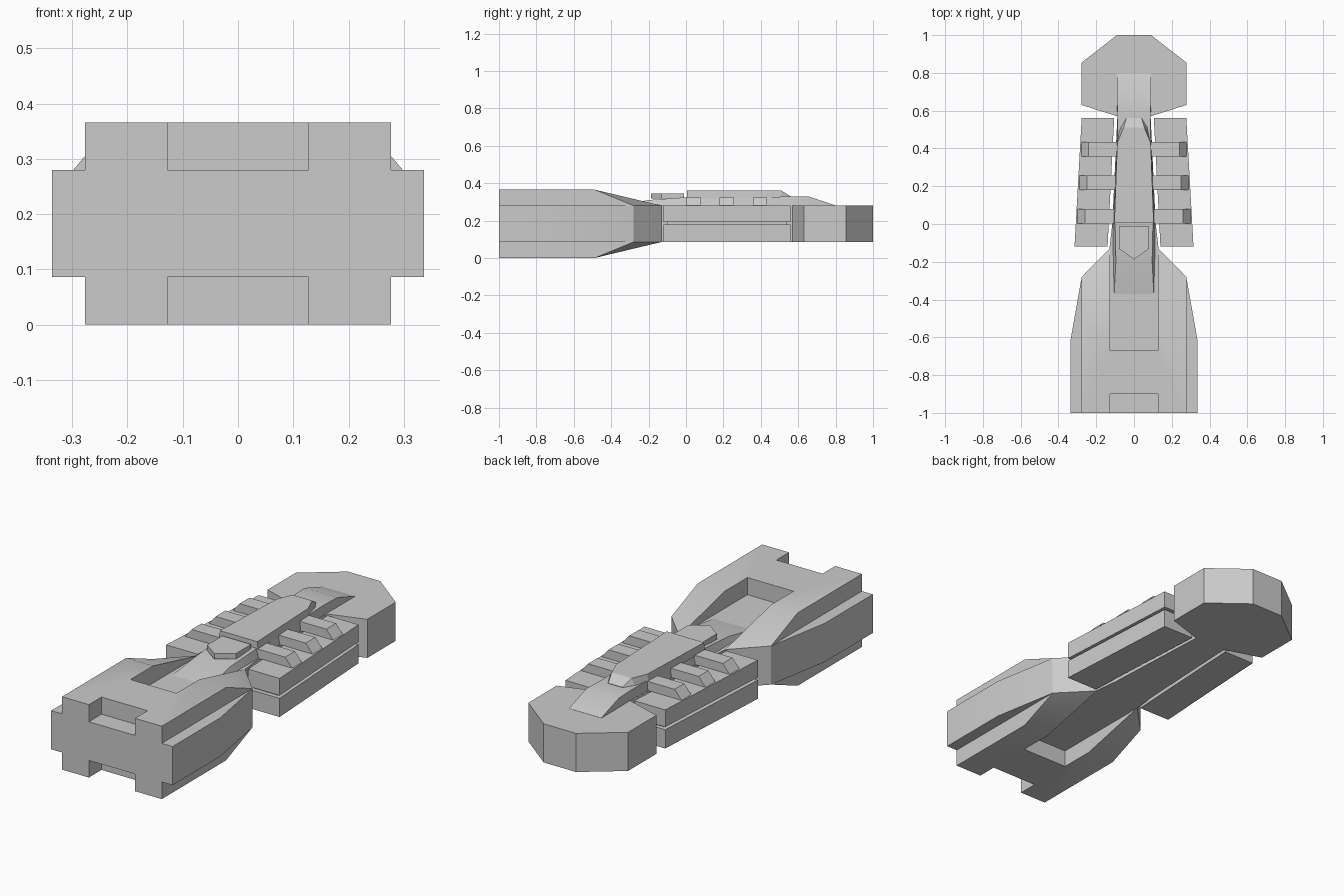
import bpy, bmesh, math

if "Cube" in bpy.data.objects:
    bpy.data.objects.remove(bpy.data.objects["Cube"])

LOW, DECK, TOP = 0.086, 0.28, 0.366


def make(name, verts, faces, mirror=False, smooth=False):
    bm = bmesh.new()
    vs = [bm.verts.new(v) for v in verts]
    for f in faces:
        bm.faces.new([vs[i] for i in f])
    bmesh.ops.remove_doubles(bm, verts=bm.verts, dist=1e-5)
    bmesh.ops.recalc_face_normals(bm, faces=bm.faces)
    me = bpy.data.meshes.new(name)
    bm.to_mesh(me)
    bm.free()
    if smooth:
        me.polygons.foreach_set("use_smooth", [True] * len(me.polygons))
        me.set_sharp_from_angle(angle=math.radians(30))
    ob = bpy.data.objects.new(name, me)
    bpy.context.collection.objects.link(ob)
    if mirror:
        mod = ob.modifiers.new("mirror", 'MIRROR')
        mod.use_mirror_merge = False
    return ob


def ring_faces(n):
    return [(i, (i + 1) % n, n + (i + 1) % n, n + i) for i in range(n)]


def prism(name, outline, z0, z1, **kw):
    n = len(outline)
    verts = [(x, y, z) for z in (z0, z1) for x, y in outline]
    caps = [tuple(range(n)), tuple(range(n, 2 * n))]
    return make(name, verts, ring_faces(n) + caps, **kw)


def both(half):
    """Close a right-half outline with its mirror image."""
    return half + [(-p[0], *p[1:]) for p in reversed(half)]


def loft(name, sections, base, **kw):
    """Trapezoid sections along y: (y, half base, half top, top z)."""
    verts, faces = [], []
    for y, b, t, z in sections:
        verts += [(-b, y, base), (b, y, base), (t, y, z), (-t, y, z)]
    for s in range(len(sections) - 1):
        faces += [tuple(4 * s + i for i in f) for f in ring_faces(4)]
    e = len(verts) - 4
    faces += [(0, 1, 2, 3), (e, e + 1, e + 2, e + 3)]
    return make(name, verts, faces, **kw)


# Main hull: stern block, neck and head in one outline
prism("hull", both([(.337, -1), (.337, -.62), (.277, -.28), (.13, -.13), (.115, 0),
                    (.088, .57), (.277, .63), (.277, .855), (.09, 1)]),
      LOW, DECK, smooth=True)

# Raised H-shaped armour above and below the stern, with sloping arm ends
half = [(.128, -.9, 1), (.128, -1, 1), (.277, -1, 1), (.277, -.49, 1),
        (.277, -.28, 0), (.128, -.13, 0), (.128, -.49, 1), (.128, -.67, 1)]
pts = both(half)
flat = (0, 1, 2, 3, 6, 7, 8, 9, 12, 13, 14, 15)
for name, z0, z1 in (("upper_armour", DECK, TOP), ("lower_armour", LOW, 0.0)):
    bm = bmesh.new()
    crest = [bm.verts.new((x, y, z0 + (z1 - z0) * h)) for x, y, h in pts]
    foot = [c if p[2] == 0 else bm.verts.new((p[0], p[1], z0)) for c, p in zip(crest, pts)]
    for cap in (flat, (3, 4, 5, 6), (9, 10, 11, 12)):
        bm.faces.new([crest[i] for i in cap])
    for i in range(16):
        if i in (4, 10):          # arm tips have no height
            continue
        j = (i + 1) % 16
        bm.faces.new(list(dict.fromkeys([crest[i], crest[j], foot[j], foot[i]])))
    # underside closed against the hull
    bm.faces.new(foot)
    bmesh.ops.recalc_face_normals(bm, faces=bm.faces)
    me = bpy.data.meshes.new(name)
    bm.to_mesh(me)
    bm.free()
    me.polygons.foreach_set("use_smooth", [True] * len(me.polygons))
    me.set_sharp_from_angle(angle=math.radians(30))
    bpy.context.collection.objects.link(bpy.data.objects.new(name, me))

# Raised spine along the neck, ramping down at both ends
loft("spine", [(-.37, .105, .105, .28), (-.2, .11, .096, .31), (0, .112, .1, .325),
               (.56, .088, .086, .328), (.66, .09, .09, .328), (.8, .09, .09, .281)],
     .279, smooth=True)

# Tapered dorsal plate and the pointed plate in front of it
loft("dorsal_plate", [(.005, .108, .104, .36), (.43, .09, .088, .36),
                      (.51, .075, .055, .36), (.56, .045, .04, .33)], .318)
prism("pointed_plate", [(0, -.188), (.08, -.13), (.08, -.01), (-.08, -.01), (-.08, -.13)],
      .318, .346)

# Side pods: two slabs around a recessed core
pod = [(.14, -.12), (.315, -.12), (.277, .56), (.105, .56)]
core = [(.158, -.098), (.292, -.098), (.256, .538), (.125, .538)]
prism("pod_upper", pod, .194, DECK, mirror=True)
prism("pod_core", core, .175, .2, mirror=True)
prism("pod_lower", pod, LOW, .18, mirror=True)

# Cross ribs bridging the spine and pods, bevelled at the outer end
for k, y in enumerate((.003, .18, .357)):
    out = .3 - .055 * y
    prof = [(.09, .278), (out, .278), (out - .04, .325), (.09, .325)]
    verts = [(x, yy, z) for yy in (y, y + .077) for x, z in prof]
    make(f"rib_{k + 1}", verts, ring_faces(4) + [(0, 1, 2, 3), (4, 5, 6, 7)], mirror=True)
